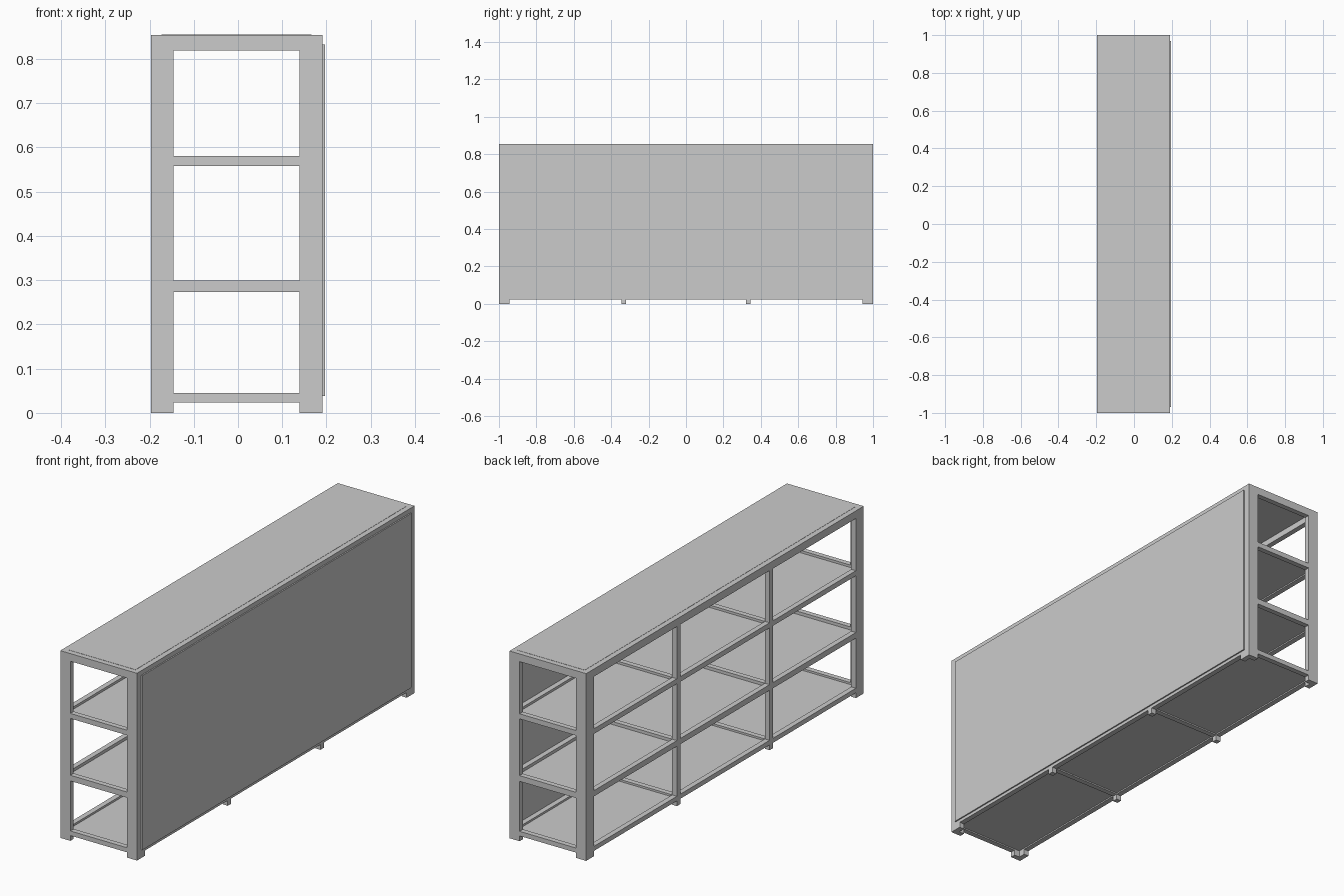
import bpy, bmesh

if "Cube" in bpy.data.objects:
    bpy.data.objects.remove(bpy.data.objects["Cube"])

X0, X1 = -0.1965, 0.1905      # frame depth
Y, H, T = 1.0, 0.854, 0.024   # half length, height, bar thickness
LEG_X, LEG_Y = 0.051, 0.056   # angle-leg flange widths
TOP_Z = 0.819
LEVELS = [(0.024, 0.045), (0.273, 0.299), (0.558, 0.581)]
MID = 0.334                   # divider position


def box(name, x, y, z):
    bm = bmesh.new()
    bmesh.ops.create_cube(bm, size=1)
    for v in bm.verts:
        v.co = [r[0] if c < 0 else r[1] for c, r in zip(v.co, (x, y, z))]
    return finish(name, bm)


def finish(name, bm):
    bmesh.ops.recalc_face_normals(bm, faces=bm.faces)
    me = bpy.data.meshes.new(name)
    bm.to_mesh(me)
    bm.free()
    ob = bpy.data.objects.new(name, me)
    bpy.context.collection.objects.link(ob)
    return ob


def angle_leg(x, y, sx, sy):
    # L-shaped corner post, extruded upward
    prof = [(0, 0), (LEG_X, 0), (LEG_X, T), (T, T), (T, LEG_Y), (0, LEG_Y)]
    bm = bmesh.new()
    f = bm.faces.new([bm.verts.new((x + sx * a, y + sy * b, 0)) for a, b in prof])
    ext = bmesh.ops.extrude_face_region(bm, geom=[f])
    for v in ext["geom"]:
        if isinstance(v, bmesh.types.BMVert):
            v.co.z = TOP_Z
    finish("corner_leg", bm)


# Corner legs and slim middle posts
sides = [(X0, X0 + T), (X1 - T, X1)]
for x, sx in ((X0, 1), (X1, -1)):
    for s in (-1, 1):
        angle_leg(x, s * Y, sx, -s)
for c in (-MID, MID):
    for sx in sides:
        box("middle_post", sx, (c - T / 2, c + T / 2), (0, TOP_Z))

# Bays between the posts
bays = [(-Y + LEG_Y, -MID - T / 2), (-MID + T / 2, MID - T / 2), (MID + T / 2, Y - LEG_Y)]
panels = [(-Y + T, -MID - T / 2), (-MID + T / 2, MID - T / 2), (MID + T / 2, Y - T)]
for z in LEVELS:
    # Long rails, end rails and divider rails
    for b in bays:
        for sx in sides:
            box("long_rail", sx, b, z)
    for y in ((-Y, -Y + T), (Y - T, Y)):
        box("end_rail", (X0 + LEG_X, X1 - LEG_X), y, z)
    for c in (-MID, MID):
        box("divider_rail", (X0 + T, X1 - T), (c - T / 2, c + T / 2), z)
    # Thin shelf boards recessed within the rails
    for p in panels:
        box("shelf", (X0 + T, X1 - T), p, (z[0] + 0.006, z[0] + 0.012))

# Top frame with inset board
z = (TOP_Z, H)
for sx in sides:
    box("top_long_rail", sx, (-Y, Y), z)
for y in ((-Y, -Y + T), (Y - T, Y)):
    box("top_end_rail", (X0 + T, X1 - T), y, z)
for c in (-MID, MID):
    box("top_divider_rail", (X0 + T, X1 - T), (c - T / 2, c + T / 2), (TOP_Z, H - 0.008))
box("top_board", (X0 + T, X1 - T), (-Y + T, Y - T), (H - 0.008, H + 0.001))

# Back panel
box("back_panel", (X1, 0.1965), (-0.97, 0.97), (0.038, 0.833))
